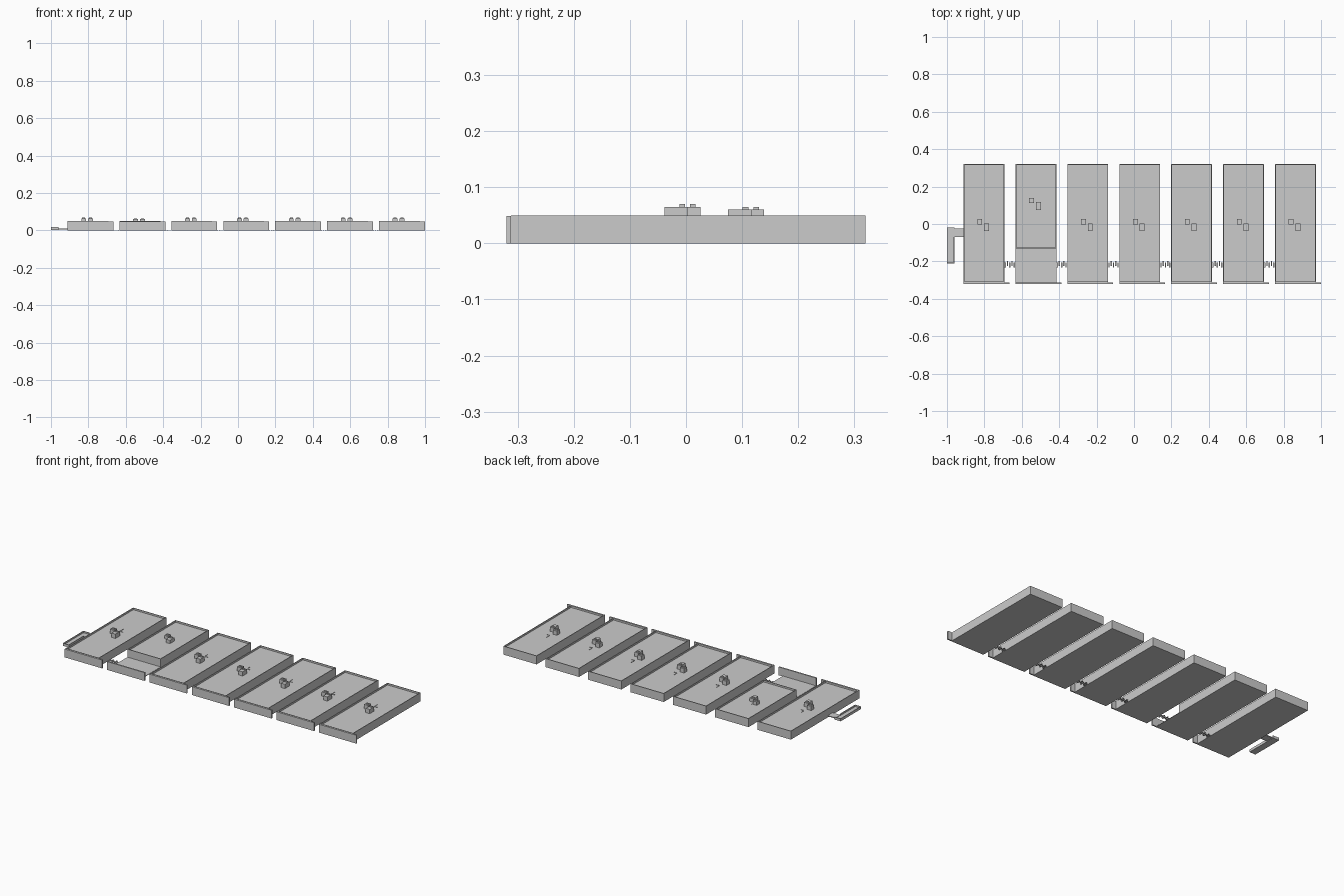
import bpy, bmesh
from mathutils import Matrix, Vector

if "Cube" in bpy.data.objects:
    bpy.data.objects.remove(bpy.data.objects["Cube"])

def boxes(name, spans):
    """One object made of axis-aligned boxes (x0, x1, y0, y1, z0, z1)."""
    bm = bmesh.new()
    for x0, x1, y0, y1, z0, z1 in spans:
        m = Matrix.Translation(((x0 + x1) / 2, (y0 + y1) / 2, (z0 + z1) / 2))
        m = m @ Matrix.Diagonal(Vector((x1 - x0, y1 - y0, z1 - z0, 1)))
        bmesh.ops.create_cube(bm, size=1, matrix=m)
    me = bpy.data.meshes.new(name)
    bm.to_mesh(me)
    bm.free()
    ob = bpy.data.objects.new(name, me)
    bpy.context.collection.objects.link(ob)
    return ob

def roof_block(name, x0, x1, y0, y1, top, roof, t=0.006):
    """Closed block whose top face is inset and sunk to leave a parapet."""
    ob = boxes(name, [(x0, x1, y0, y1, 0, top)])
    bm = bmesh.new()
    bm.from_mesh(ob.data)
    bm.normal_update()
    face = max(bm.faces, key=lambda f: f.normal.z)
    bmesh.ops.inset_region(bm, faces=[face], thickness=t)
    inner = bmesh.ops.extrude_face_region(bm, geom=[face])
    for v in inner["geom"]:
        if isinstance(v, bmesh.types.BMVert):
            v.co.z = roof
    if face.is_valid:
        bm.faces.remove(face)
    bmesh.ops.recalc_face_normals(bm, faces=bm.faces)
    bm.to_mesh(ob.data)
    bm.free()

W, STEP, X0, HALF = 0.218, 0.2775, -0.911, 0.32
ROOF = 0.040

for i in range(7):
    x = X0 + i * STEP
    short = i == 1
    n = i + 1
    drop, shift = (0.005, 0.113) if short else (0, 0)
    front = -0.13 if short else -HALF + 0.008

    # building body with sunken roof
    roof_block(f"building_{n}", x, x + W, front, HALF, 0.05, ROOF)

    # front wall, running past the right side of the building
    boxes(f"front_wall_{n}", [(x, x + W + 0.027, -HALF, -HALF + 0.008, 0, 0.049)])

    # open forecourt floor of the short building
    if short:
        boxes("forecourt_floor", [(x, x + W, -HALF + 0.008, front, 0, 0.003)])

    # two rooftop units with caps
    ux, uy, top = x + 0.086, 0.012 + shift, 0.065 - drop
    boxes(f"roof_units_{n}", [
        (ux - 0.013, ux + 0.013, uy - 0.014, uy + 0.014, ROOF, top),
        (ux + 0.023, ux + 0.049, uy - 0.050, uy - 0.008, ROOF, top),
    ])
    boxes(f"unit_caps_{n}", [
        (ux - 0.008, ux + 0.008, uy - 0.005, uy + 0.005, top, top + 0.005),
        (ux + 0.028, ux + 0.044, uy - 0.024, uy - 0.014, top, top + 0.005),
    ])

    # bent roof pipe
    px, py = x + 0.103, 0.05 + shift * 0.6
    boxes(f"roof_pipe_{n}", [
        (px - 0.001, px + 0.001, py, py + 0.03, ROOF, ROOF + 0.002),
        (px, px + 0.02, py - 0.002, py, ROOF, ROOF + 0.002),
    ])

    # stepping slabs in the alley to the next building
    if i < 6:
        gap = STEP - W
        boxes(f"alley_slabs_{n}", [
            (x + W + gap * (k + 0.1) / 5, x + W + gap * (k + 0.7) / 5,
             -0.228 + 0.008 * (k % 2 - 0.5), -0.203 + 0.008 * (k % 2 - 0.5), 0, 0.003)
            for k in range(5)])

# side walkway and raised-edge landing on the left
boxes("side_walkway", [(-0.962, X0, -0.07, -0.025, 0.006, 0.011)])
boxes("side_landing", [(-1.0, -0.96, -0.21, -0.018, 0.003, 0.009)])
boxes("landing_edges", [
    (-1.0, -0.996, -0.21, -0.018, 0.009, 0.018),
    (-0.964, -0.96, -0.21, -0.07, 0.009, 0.018),
    (-0.996, -0.964, -0.21, -0.206, 0.009, 0.018),
    (-0.996, -0.96, -0.022, -0.018, 0.009, 0.018),
])
